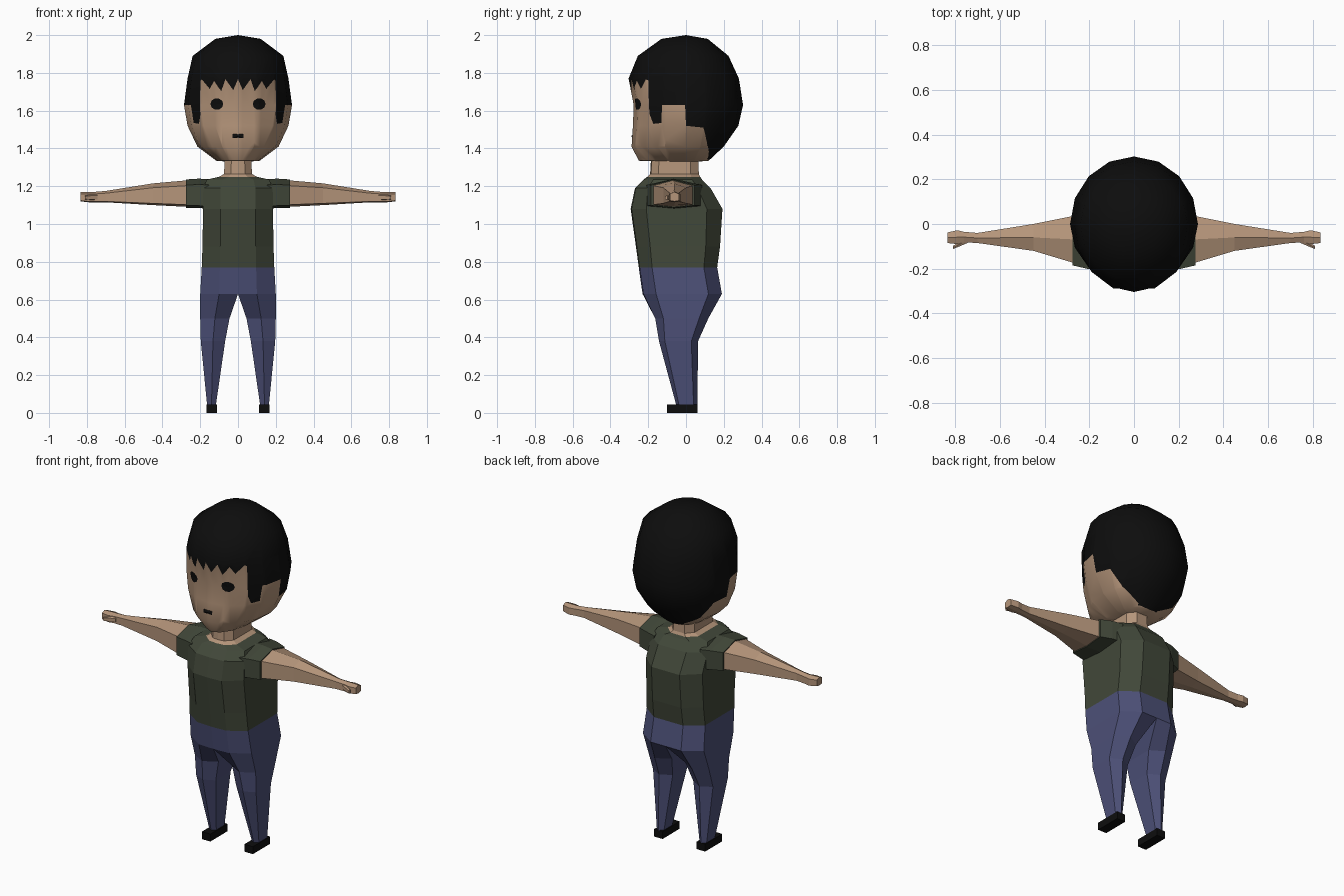
import bpy, bmesh
from math import sin, cos, atan2, radians, degrees, pi
from mathutils import Vector
from mathutils.bvhtree import BVHTree

if "Cube" in bpy.data.objects:
    bpy.data.objects.remove(bpy.data.objects["Cube"])


def material(name, rgb):
    m = bpy.data.materials.new(name)
    m.use_nodes = True
    m.diffuse_color = (*rgb, 1)
    m.node_tree.nodes["Principled BSDF"].inputs["Base Color"].default_value = (*rgb, 1)
    return m


SKIN = material("skin", (0.46, 0.30, 0.195))
SHIRT = material("dark green cloth", (0.053, 0.064, 0.041))
DENIM = material("blue denim", (0.073, 0.08, 0.185))
BLACK = material("black", (0.004, 0.004, 0.004))


def finish(name, bm, mats, mirror=True, smooth=False):
    """Turn a bmesh into an object, mirrored across x when asked."""
    bmesh.ops.remove_doubles(bm, verts=bm.verts[:], dist=1e-5)
    bmesh.ops.recalc_face_normals(bm, faces=bm.faces[:])
    me = bpy.data.meshes.new(name)
    bm.to_mesh(me)
    bm.free()
    for m in mats:
        me.materials.append(m)
    ob = bpy.data.objects.new(name, me)
    bpy.context.scene.collection.objects.link(ob)
    if smooth:
        bpy.ops.object.select_all(action='DESELECT')
        ob.select_set(True)
        bpy.context.view_layer.objects.active = ob
        bpy.ops.object.shade_smooth_by_angle(angle=radians(40))
    if mirror:
        ob.modifiers.new("mirror", 'MIRROR').merge_threshold = 0.0005
    return ob


def skin_rings(rings, closed=True, caps=True):
    """Loft a surface through rings with equal point counts."""
    bm = bmesh.new()
    rows = [[bm.verts.new(p) for p in r] for r in rings]
    n = len(rows[0])
    for a, b in zip(rows, rows[1:]):
        for i in range(n if closed else n - 1):
            j = (i + 1) % n
            bm.faces.new((a[i], a[j], b[j], b[i]))
    if closed and caps:
        bm.faces.new(rows[0])
        bm.faces.new(rows[-1])
    return bm


def body_ring(z, xo, xi, yf, yb):
    """Left half of a chamfered cross-section, from front to back."""
    c = 0.17 * (yb - yf)
    ci = c if xi > 0 else 0
    xm = (xo + xi) / 2
    return [(xi, yf + ci, z), (xm, yf + 0.005, z), (xo, yf + c, z),
            (xo, yb - c, z), (xm, yb, z), (xi, yb - ci, z)]


def arm_ring(x, yf, yb, zb, zt):
    h, ym = zt - zb, (yf + yb) / 2
    return [(x, yf, zb + 0.08 * h), (x, yf, zt - 0.2 * h), (x, ym, zt),
            (x, yb, zt - 0.2 * h), (x, yb, zb + 0.08 * h), (x, ym, zb)]


# Torso parts, from hips up to neck
hip = body_ring(0.63, 0.2, 0, -0.23, 0.19)
waist = body_ring(0.77, 0.192, 0, -0.25, 0.165)
collar = body_ring(1.25, 0.1, 0, -0.205, 0.075)
finish("trouser_hips", skin_rings([hip, waist], closed=False), [DENIM])
finish("shirt", skin_rings([
    waist,
    body_ring(0.88, 0.188, 0, -0.265, 0.18),
    body_ring(1.08, 0.185, 0, -0.293, 0.193),
    body_ring(1.19, 0.185, 0, -0.27, 0.13),
    body_ring(1.235, 0.165, 0, -0.225, 0.085),
    collar], closed=False), [SHIRT])
finish("neck", skin_rings([
    collar,
    body_ring(1.265, 0.074, 0, -0.19, 0.068),
    body_ring(1.35, 0.07, 0, -0.185, 0.065)], closed=False), [SKIN])

# Trouser legs
legs = skin_rings([
    hip,
    body_ring(0.5, 0.2, 0.045, -0.168, 0.118),
    body_ring(0.38, 0.197, 0.068, -0.148, 0.064),
    body_ring(0.035, 0.163, 0.118, -0.055, 0.06)], caps=False)
finish("trouser_legs", legs, [DENIM])

# Shoes
shoe = bmesh.new()
bmesh.ops.create_cube(shoe, size=1)
for v in shoe.verts:
    v.co = Vector((0.14 + v.co.x * 0.056, -0.02 + v.co.y * 0.16, 0.022 + v.co.z * 0.044))
finish("shoes", shoe, [BLACK])

# Sleeves, arms and thumbs
finish("sleeves", skin_rings([
    arm_ring(0.15, -0.21, 0.085, 1.08, 1.238),
    arm_ring(0.21, -0.2, 0.07, 1.085, 1.24),
    arm_ring(0.275, -0.185, 0.045, 1.086, 1.236)]), [SHIRT])
finish("arms", skin_rings([
    arm_ring(0.25, -0.18, 0.04, 1.09, 1.233),
    arm_ring(0.45, -0.12, 0.0, 1.1, 1.215),
    arm_ring(0.7, -0.085, -0.04, 1.115, 1.175),
    arm_ring(0.76, -0.082, -0.035, 1.115, 1.17),
    arm_ring(0.79, -0.09, -0.028, 1.115, 1.17),
    arm_ring(0.835, -0.085, -0.038, 1.12, 1.17)]), [SKIN])
finish("thumbs", skin_rings([
    arm_ring(0.745, -0.085, -0.06, 1.128, 1.158),
    arm_ring(0.78, -0.1, -0.08, 1.128, 1.155),
    arm_ring(0.81, -0.112, -0.098, 1.13, 1.15)]), [SKIN])

# Head: half rings given as height, half width, front depth, back depth
HEAD = [(2.0, 0, 0, 0), (1.98, 0.12, 0.13, 0.115), (1.89, 0.24, 0.255, 0.225),
        (1.77, 0.267, 0.304, 0.28), (1.63, 0.286, 0.277, 0.302),
        (1.52, 0.267, 0.281, 0.277), (1.41, 0.215, 0.288, 0.2),
        (1.335, 0.115, 0.25, 0.12), (1.325, 0, 0, 0)]


def head_ring(z, rx, front, back):
    angles = [i * pi / 8 for i in range(9)]
    return [(rx * sin(a), -cos(a) * (front if cos(a) > 0 else back), z) for a in angles]


head = skin_rings([head_ring(*r) for r in HEAD], closed=False)
bmesh.ops.remove_doubles(head, verts=head.verts[:], dist=1e-5)


def heading(f):
    c = f.calc_center_median()
    return degrees(atan2(c.x, -c.y))


def cut(faces, co, no):
    geom = set(faces)
    for f in faces:
        geom.update(f.edges)
        geom.update(f.verts)
    bmesh.ops.bisect_plane(head, geom=list(geom), dist=1e-5, plane_co=co, plane_no=no)


# Hairline as angle from the front and height: fringe, sideburn, ear gap, nape
HAIRLINE = [(0, 1.765), (5, 1.71), (13, 1.765), (18, 1.705), (26, 1.757), (32, 1.715),
            (42, 1.765), (45, 1.76), (46, 1.58), (50, 1.53), (61, 1.535), (63, 1.63),
            (89, 1.63), (90, 1.52), (111, 1.51), (122, 1.41), (150, 1.345), (180, 1.335)]
for angle, _ in HAIRLINE[1:-1]:
    a = radians(angle)
    cut([f for f in head.faces if f.calc_center_median().z < 1.78],
        (0, 0, 0), (cos(a), sin(a), 0))
for (a0, z0), (a1, z1) in zip(HAIRLINE, HAIRLINE[1:]):
    r = 0.28 if z0 + z1 > 2.9 else 0.17
    p, q = [Vector((r * sin(radians(a)), -r * cos(radians(a)), z))
            for a, z in ((a0, z0), (a1, z1))]
    mid = radians((a0 + a1) / 2)
    up = Vector((sin(mid), -cos(mid), 0)).cross(q - p).normalized()

    def column():
        return [f for f in head.faces
                if a0 < heading(f) < a1 and f.calc_center_median().z < 1.78]
    cut(column(), p, up)
    for f in column():
        f.material_index = int((f.calc_center_median() - p).dot(up) < 0)

# Facial features: thin plates laid on the face
tree = BVHTree.FromBMesh(head)


def plate(name, x, z, rx, rz, sides, turn, mirror):
    bm = bmesh.new()

    def on_face(px, pz):
        hit = tree.ray_cast(Vector((abs(px) + 1e-4, -1, pz)), Vector((0, 1, 0)))[0]
        return bm.verts.new((px, hit.y - 0.005, pz))
    centre = on_face(x, z)
    rim = [on_face(x + rx * cos(turn + 2 * pi * i / sides),
                   z + rz * sin(turn + 2 * pi * i / sides)) for i in range(sides)]
    for i in range(sides):
        bm.faces.new((centre, rim[i], rim[(i + 1) % sides]))
    ob = finish(name, bm, [BLACK], mirror)
    if ob.data.polygons[0].normal.y > 0:
        ob.data.flip_normals()


plate("eyes", 0.112, 1.635, 0.034, 0.031, 10, 0, True)
plate("mouth", 0, 1.465, 0.04, 0.015, 4, pi / 4, False)
finish("head", head, [BLACK, SKIN], smooth=True)
